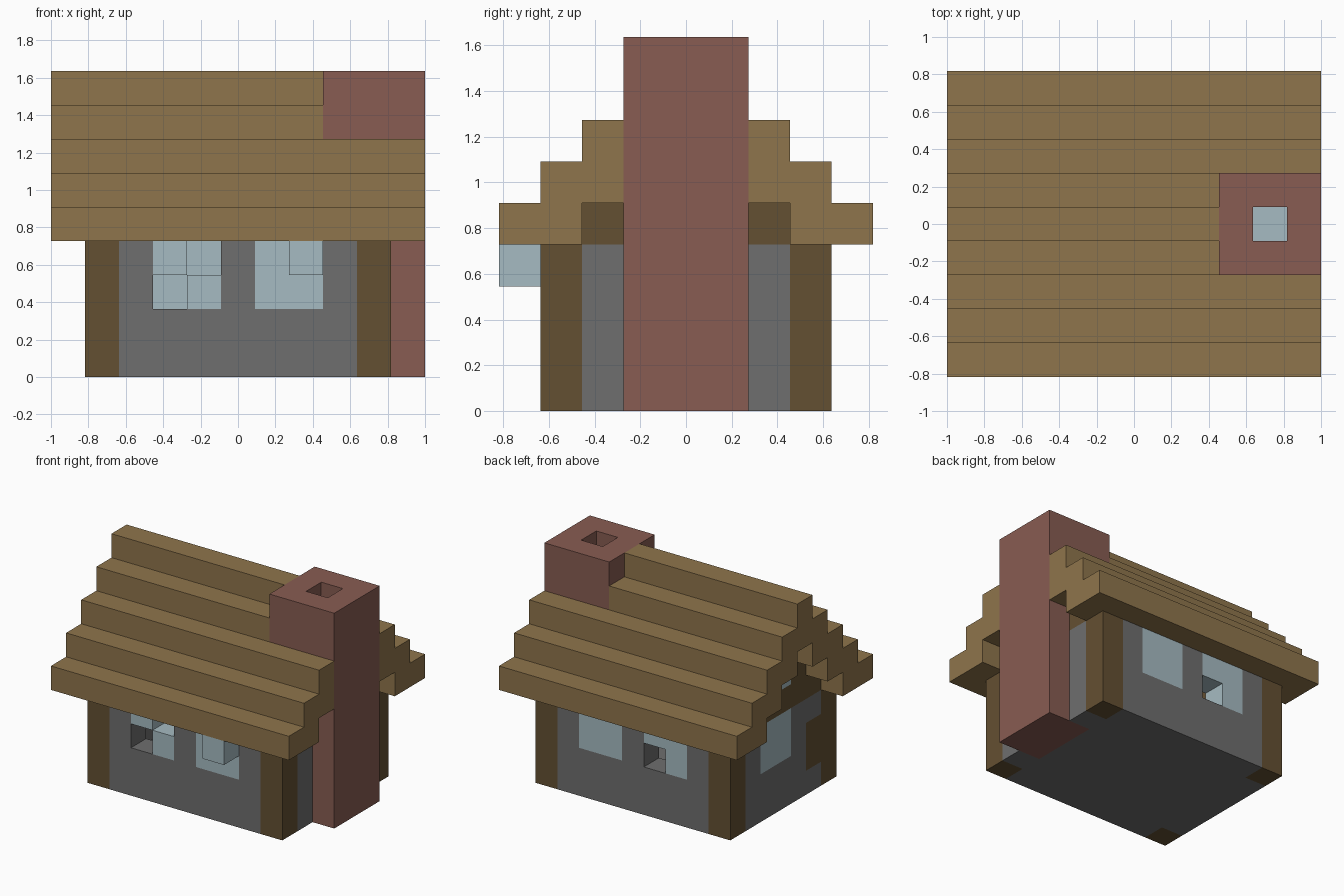
import bpy
import bmesh
from math import radians
from mathutils import Vector

cube = bpy.data.objects.get("Cube")
if cube:
    bpy.data.objects.remove(cube, do_unlink=True)

U = 2 / 11                                   # edge of one block
ORIGIN = Vector((-5.5 * U, -4.5 * U, 0))


def material(name, rgb):
    m = bpy.data.materials.new(name)
    m.use_nodes = True
    col = (*rgb, 1)
    m.diffuse_color = col
    m.node_tree.nodes["Principled BSDF"].inputs["Base Color"].default_value = col
    return m


thatch = material("thatch tan", (0.275, 0.178, 0.072))
timber = material("dark timber", (0.127, 0.080, 0.032))
stone = material("grey stone", (0.156, 0.156, 0.156))
brick = material("red brick", (0.246, 0.107, 0.084))
glass = material("pale glass", (0.381, 0.497, 0.539))

part_material = {}
blocks = {}                                  # block position -> part name


def span(r):
    return range(r, r + 1) if isinstance(r, int) else range(*r)


def fill(part, mat, x, y, z):
    """Fill a box of blocks; each range is one index or (start, stop)."""
    part_material[part] = mat
    for i in span(x):
        for j in span(y):
            for k in span(z):
                blocks[i, j, k] = part


def carve(x, y, z):
    for i in span(x):
        for j in span(y):
            for k in span(z):
                blocks.pop((i, j, k), None)


# Floor and hollow walls
fill("floor", stone, (1, 10), (1, 8), 0)
for name, y in (("front", 1), ("back", 7)):
    fill(name + "_wall", stone, (1, 10), y, (0, 4))
for name, x in (("right", 1), ("left", 9)):
    fill(name + "_wall", stone, x, (1, 8), (0, 4))

# Corner posts and timber gables
for x in (1, 9):
    for y in (1, 7):
        fill("corner_posts", timber, x, y, (0, 4))
    for tier, (a, b) in enumerate(((2, 7), (3, 6), (4, 5))):
        fill("gables", timber, x, (a, b), 4 + tier)

# Windows
for name, y in (("front", 1), ("back", 7)):
    for x in (3, 6):
        fill(name + "_windows", glass, (x, x + 2), y, (2, 4))
fill("side_window", glass, 1, (4, 6), (2, 4))
fill("attic_window", glass, 1, 4, 5)
fill("open_pane", glass, 7, 0, 3)
carve(3, 1, 2)
carve(4, 1, 3)
carve(4, 7, 2)

# Small side door
fill("side_door", timber, 1, 2, (1, 3))

# Stepped roof, two blocks thick on each slope
for tier in range(5):
    for y in {tier, min(tier + 1, 4)}:
        for side in (y, 8 - y):
            fill("roof", thatch, (0, 11), side, 4 + tier)

# Chimney with an open shaft and a hearth
fill("chimney", brick, (9, 11), (3, 6), (0, 9))
fill("chimney", brick, 8, (3, 6), (3, 9))
carve(9, 4, (1, 9))
carve(9, 4, (1, 9))
fill("hearth", glass, 9, 4, 1)

# Turn every part into a mesh of its exposed faces
for part, mat in part_material.items():
    bm = bmesh.new()
    for pos, owner in blocks.items():
        if owner != part:
            continue
        for axis in range(3):
            for sign in (-1, 1):
                step = Vector((0, 0, 0))
                step[axis] = sign
                if tuple(int(p + s) for p, s in zip(pos, step)) in blocks:
                    continue
                a, b = Vector((0, 0, 0)), Vector((0, 0, 0))
                a[(axis + 1) % 3] = 0.5
                b[(axis + 2) % 3] = 0.5 * sign
                mid = Vector(pos) + Vector((0.5, 0.5, 0.5)) + step / 2
                ring = (mid - a - b, mid + a - b, mid + a + b, mid - a + b)
                bm.faces.new([bm.verts.new(ORIGIN + v * U) for v in ring])
    bmesh.ops.remove_doubles(bm, verts=bm.verts, dist=0.001)
    bmesh.ops.dissolve_limit(bm, angle_limit=radians(1),
                             verts=bm.verts, edges=bm.edges)
    mesh = bpy.data.meshes.new(part)
    bm.to_mesh(mesh)
    bm.free()
    mesh.materials.append(mat)
    bpy.context.scene.collection.objects.link(bpy.data.objects.new(part, mesh))
